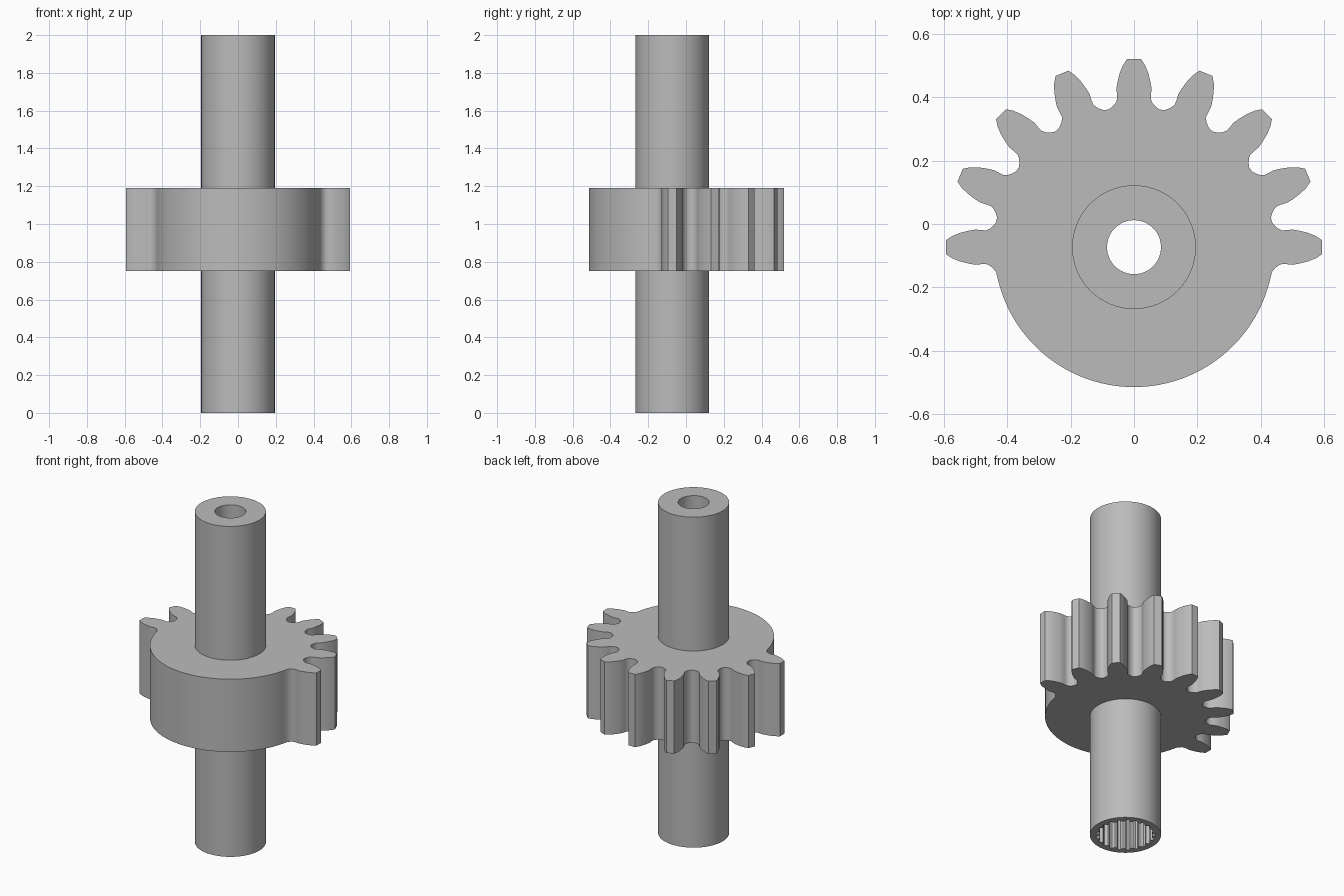
import bpy, bmesh, math
from math import cos, sin, pi, radians, atan2, hypot

if "Cube" in bpy.data.objects:
    bpy.data.objects.remove(bpy.data.objects["Cube"], do_unlink=True)

AXIS_Y = -0.073

grey = bpy.data.materials.new("plain grey")
grey.use_nodes = True
grey.diffuse_color = (0.5, 0.5, 0.5, 1)
grey.node_tree.nodes["Principled BSDF"].inputs["Base Color"].default_value = (0.5, 0.5, 0.5, 1)


def ring_solid(name, rings):
    """Join closed rings of (x, y, z) points, the last back to the first."""
    bm = bmesh.new()
    loops = [[bm.verts.new(p) for p in ring] for ring in rings]
    count = len(loops[0])
    for a, b in zip(loops, loops[1:] + loops[:1]):
        for i in range(count):
            j = (i + 1) % count
            bm.faces.new((a[i], a[j], b[j], b[i]))
    bmesh.ops.recalc_face_normals(bm, faces=bm.faces)
    mesh = bpy.data.meshes.new(name)
    bm.to_mesh(mesh)
    bm.free()
    mesh.materials.append(grey)
    obj = bpy.data.objects.new(name, mesh)
    obj.location.y = AXIS_Y
    bpy.context.collection.objects.link(obj)
    bpy.ops.object.select_all(action="DESELECT")
    obj.select_set(True)
    bpy.context.view_layer.objects.active = obj
    bpy.ops.object.shade_smooth_by_angle(angle=radians(28))
    return obj


def ring(polar, z):
    return [(r * cos(a), r * sin(a), z) for r, a in polar]


# Hollow shaft: narrow bore above, splined socket below
SPLINES = 21
angles = [2 * pi * i / (SPLINES * 4) for i in range(SPLINES * 4)]
outer = [(0.195, a) for a in angles]
bore = [(0.085, a) for a in angles]
socket = [(0.163 if i % 4 < 2 else 0.148, a) for i, a in enumerate(angles)]
SOCKET_TOP = 0.25
ring_solid("shaft", [ring(outer, 0), ring(outer, 2), ring(bore, 2),
                     ring(bore, SOCKET_TOP), ring(socket, SOCKET_TOP), ring(socket, 0)])

# Sector gear: nine teeth at a sixteenth pitch, plain rim at the front
ROOT = 0.441
PITCH = radians(22.5)
flank = [(0.079, 0.4345), (0.068, 0.443), (0.059, 0.453), (0.053, 0.466), (0.0535, 0.48),
         (0.0555, 0.499), (0.052, 0.52), (0.045, 0.548), (0.035, 0.573), (0.022, 0.593)]
tooth = [(hypot(w, r), -atan2(w, r)) for w, r in flank]
tooth += [(r, -a) for r, a in reversed(tooth)]
outline = [(r, a + k * PITCH) for k in range(9) for r, a in tooth]
start, end = outline[-1][1], 2 * pi + outline[0][1]
STEPS = 48
outline += [(ROOT, start + (end - start) * i / STEPS) for i in range(1, STEPS)]
hub = [(0.19, a) for r, a in outline]
LOW, HIGH = 0.75, 1.19
ring_solid("sector_gear", [ring(outline, LOW), ring(outline, HIGH), ring(hub, HIGH), ring(hub, LOW)])
